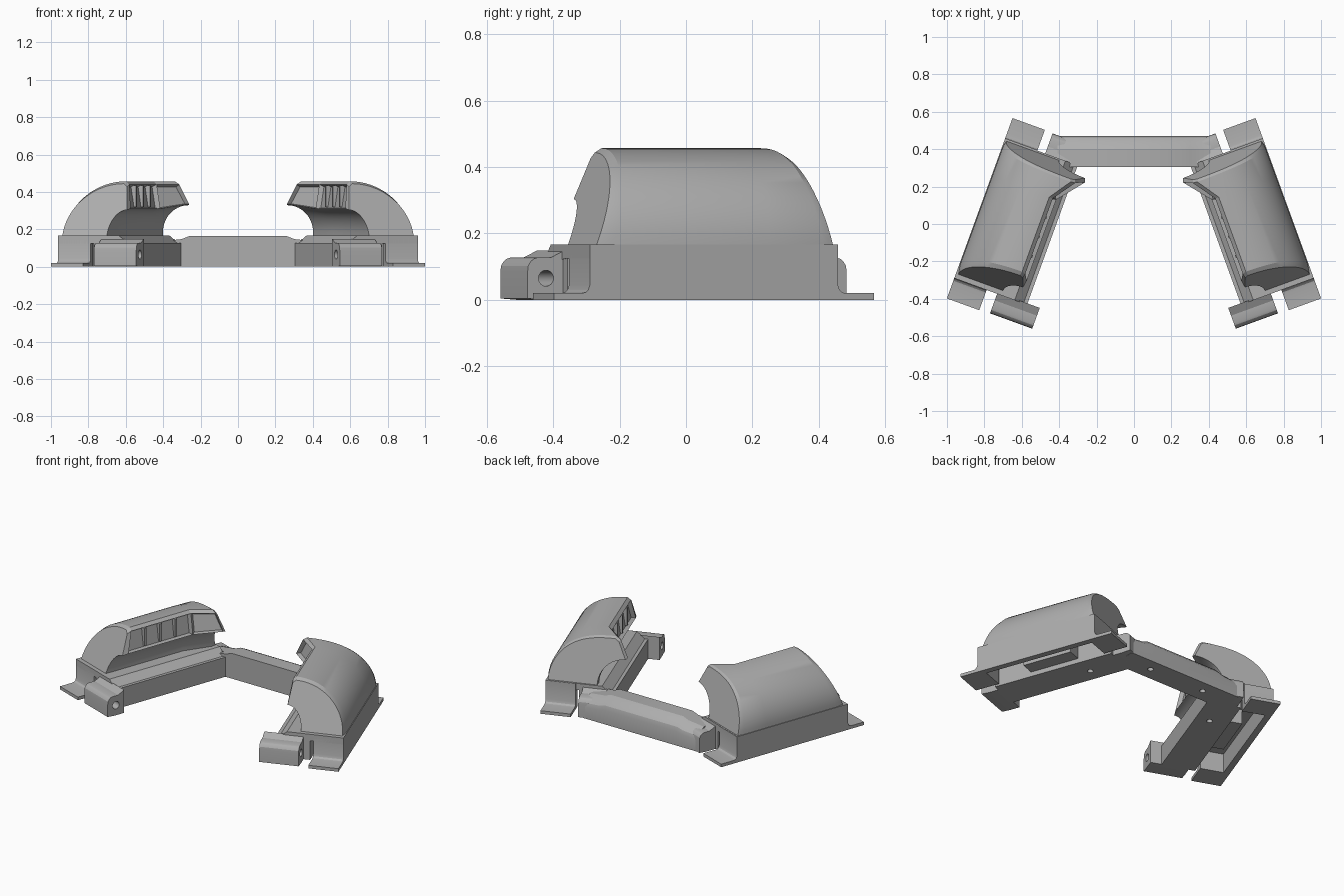
import bpy, bmesh, math
from mathutils import Matrix, Vector

cube = bpy.data.objects.get("Cube")
if cube:
    bpy.data.objects.remove(cube, do_unlink=True)

GREY = (0.42, 0.42, 0.42, 1)
grey = bpy.data.materials.new("plain grey")
grey.use_nodes = True
grey.diffuse_color = GREY
grey.node_tree.nodes["Principled BSDF"].inputs["Base Color"].default_value = GREY

# Each wing is drawn straight (across u, along v, up z), then splayed
SPLAY = Matrix.Rotation(math.radians(20), 4, "Z")
MID = -0.203            # middle of the wing along v
TOP, DECK = 0.457, 0.167


def shade(ob):
    bpy.ops.object.select_all(action="DESELECT")
    ob.select_set(True)
    bpy.context.view_layer.objects.active = ob
    bpy.ops.object.shade_smooth_by_angle(angle=math.radians(22))


def finish(name, bm, wing=True):
    bmesh.ops.recalc_face_normals(bm, faces=bm.faces)
    if wing:
        bm.transform(SPLAY)
    mesh = bpy.data.meshes.new(name)
    bm.to_mesh(mesh)
    bm.free()
    mesh.materials.append(grey)
    ob = bpy.data.objects.new(name, mesh)
    bpy.context.collection.objects.link(ob)
    shade(ob)
    if wing:
        ob.modifiers.new("other wing", "MIRROR").use_mirror_merge = False
    return ob


def loft(rings):
    """Skin equal-length rings of points and cap both ends."""
    bm = bmesh.new()
    rows = [[bm.verts.new(p) for p in ring] for ring in rings]
    n = len(rows[0])
    strips = []
    for a, b in zip(rows, rows[1:]):
        strips.append([bm.faces.new((a[i], a[(i + 1) % n], b[(i + 1) % n], b[i]))
                       for i in range(n)])
    bm.faces.new(rows[0])
    bm.faces.new(rows[-1])
    return bm, strips


def side_prism(name, profile, u0, u1):
    """Extrude a (v, z) profile across the wing."""
    return finish(name, loft([[(u, v, z) for v, z in profile] for u in (u0, u1)])[0])


def block(name, u0, u1, v0, v1, z0, z1):
    return side_prism(name, [(v0, z0), (v1, z0), (v1, z1), (v0, z1)], u0, u1)


def drill(ob, centre, radius, depth, axis="Z", wing=True):
    """Cut a round hole, then throw the cutter away."""
    bm = bmesh.new()
    bmesh.ops.create_cone(bm, cap_ends=True, segments=24, radius1=radius,
                          radius2=radius, depth=depth)
    if axis == "X":
        bm.transform(Matrix.Rotation(math.pi / 2, 4, "Y"))
    bm.transform(Matrix.Translation(Vector(centre)))
    cutter = finish("hole_cutter", bm, wing)
    cutter.modifiers.clear()
    cutter.hide_render = True
    cut = ob.modifiers.new("hole", "BOOLEAN")
    cut.object, cut.operation, cut.solver = cutter, "DIFFERENCE", "EXACT"
    bpy.context.view_layer.objects.active = ob
    bpy.ops.object.modifier_move_to_index(modifier="hole", index=0)
    bpy.ops.object.modifier_apply(modifier="hole")
    bpy.data.objects.remove(cutter, do_unlink=True)
    shade(ob)


# Hood: crescent section with a curved back, a leaning panel and a scooped underside
ARC, SCOOP = 18, 12


def hood_section(flare, scale=1.0):
    pts = []
    for i in range(ARC + 1):
        t = math.pi / 2 * i / ARC
        u = 0.475 + 0.325 * math.cos(t)
        pts.append((u - 0.08 * flare * (i / ARC) ** 6, DECK + 0.29 * math.sin(t)))
    pts.append((0.455 - 0.085 * flare, 0.44))
    lip_u, lip_z = 0.435 - 0.113 * flare, 0.31 + 0.025 * flare
    foot = 0.535 - 0.045 * flare
    for i in range(SCOOP + 1):
        t = math.pi / 2 * (1 - i / SCOOP)
        pts.append((lip_u + (foot - lip_u) * math.cos(t), DECK + (lip_z - DECK) * math.sin(t)))
    return [(0.58 + (u - 0.58) * scale, DECK + (z - DECK) * scale) for u, z in pts]


def hood_ring(v, lean, flare, scale=1.0):
    return [(u, v + lean * (TOP - z) / 0.29, z) for u, z in hood_section(flare, scale)]


bm, strips = loft([
    hood_ring(-0.462, -0.112, 0, 0.955),
    hood_ring(-0.444, -0.076, 0),
    hood_ring(-0.02, 0, 0),
    hood_ring(0.096, 0.055, 1),
    hood_ring(0.108, 0.075, 1, 0.965),
])
# recessed window panel
bmesh.ops.recalc_face_normals(bm, faces=bm.faces)
for strip in strips[1:3]:
    bmesh.ops.inset_region(bm, faces=[strip[ARC + 1]], thickness=0.012, depth=-0.025)
finish("hood", bm)

for v in (-0.35, -0.24, -0.13):
    block("window_divider", 0.45, 0.49, v - 0.008, v + 0.008, 0.32, 0.435)

# Wing base: chamfered roof plate, outer wall, inner arm and a block inside the cavity
ROOF = [(0.41, 0.11), (0.41, 0.127), (0.46, DECK), (0.804, DECK), (0.804, 0.125), (0.6, 0.125)]
finish("base_roof", loft([[(u, v, z) for u, z in ROOF]
                          for v in (MID - 0.398, MID + 0.395)])[0])
block("outer_wall", 0.765, 0.804, MID - 0.397, MID + 0.394, 0, 0.15)
block("cavity_block", 0.595, 0.69, MID - 0.15, MID + 0.17, 0.03, 0.14)
arm = block("inner_arm", 0.39, 0.6, MID - 0.396, MID + 0.393, 0, 0.127)
drill(arm, (0.48, -0.02, 0), 0.018, 0.08)

# Mounting feet and hinge knuckles at both ends (profiles run outward from the end)
FOOT = [(-0.04, 0), (-0.04, 0.166), (0, 0.166), (0, 0.045), (0.005, 0.03), (0.014, 0.022),
        (0.025, 0.02), (0.115, 0.02), (0.115, 0)]
KNUCKLE = [(-0.007, 0), (-0.007, 0.149), (0.037, 0.127), (0.08, 0.127), (0.092, 0.123),
           (0.102, 0.114), (0.109, 0.102), (0.111, 0.085), (0.111, 0.004), (0.06, 0)]
for end, sign, inner, outer in (("front", -1, 0.32, 0.56), ("back", 1, 0.43, 0.575)):
    def place(profile):
        return [(MID + sign * (0.398 + e), z) for e, z in profile]
    side_prism(end + "_foot", place(FOOT), 0.62, 0.804)
    knuckle = side_prism(end + "_knuckle", place(KNUCKLE), inner, outer)
    drill(knuckle, ((inner + outer) / 2, MID + sign * 0.45, 0.065), 0.024, 0.4, "X")

# Crossbar joining the wings, lower at its ends and rounded behind
BAR = [(0.305, 0), (0.305, 1), (0.4, 1), (0.44, 0.87), (0.462, 0.72), (0.47, 0.55), (0.47, 0)]
bar_rings = []
for x, height in ((-0.41, 0.135), (-0.3, 0.148), (-0.26, 0.164),
                  (0.26, 0.164), (0.3, 0.148), (0.41, 0.135)):
    bar_rings.append([(x, y, z * height) for y, z in BAR])
crossbar = finish("crossbar", loft(bar_rings)[0], wing=False)
for x in (-0.2, 0.2):
    drill(crossbar, (x, 0.39, 0), 0.018, 0.08, wing=False)
